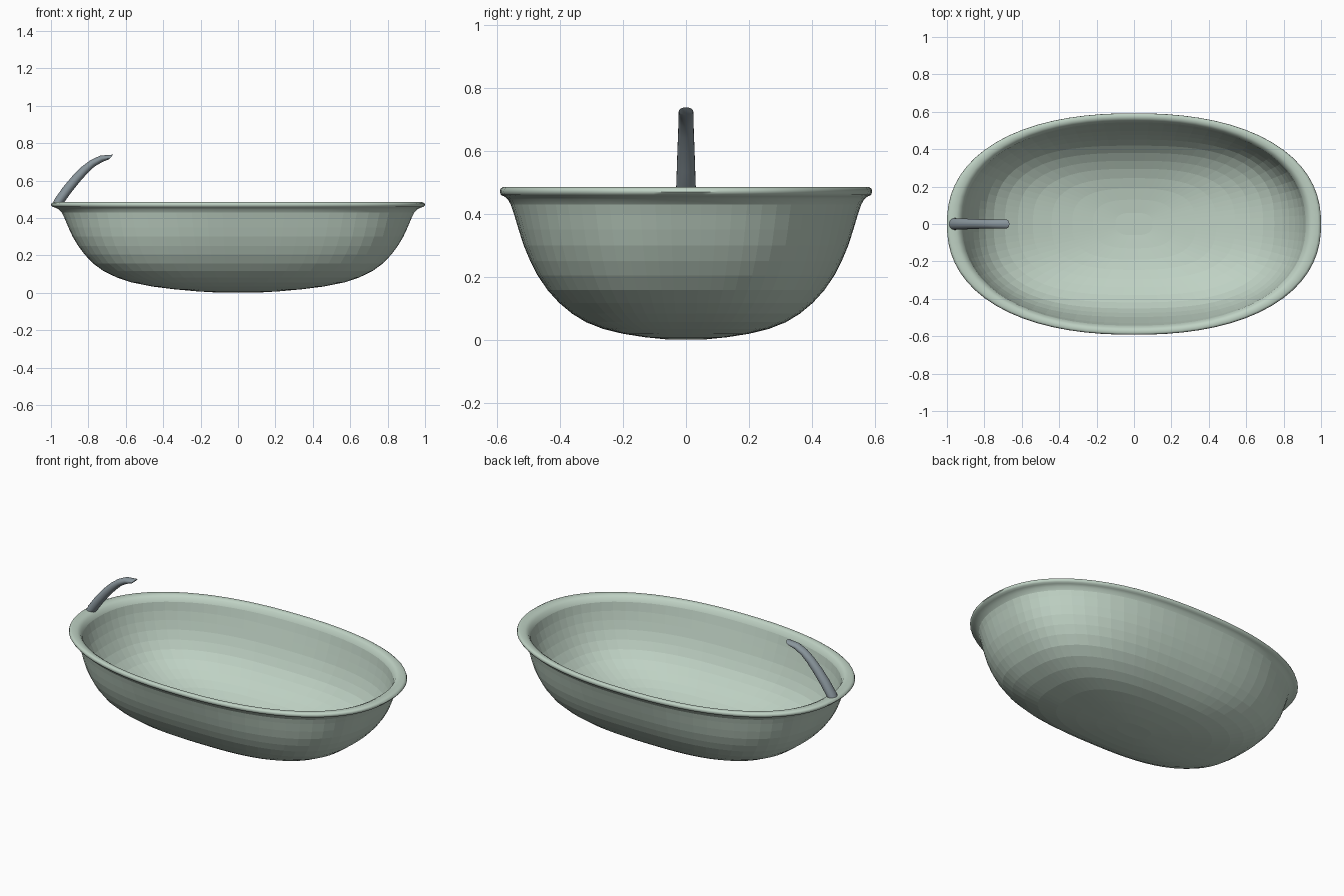
import bpy, bmesh, math
from mathutils import Vector


def material(name, rgb):
    m = bpy.data.materials.new(name)
    m.diffuse_color = (*rgb, 1)
    return m


def loft(name, rings, mat, angle):
    """Skin closed rings of points and cap both ends."""
    bm = bmesh.new()
    loops = [[bm.verts.new(p) for p in r] for r in rings]
    n = len(loops[0])
    for a, b in zip(loops, loops[1:]):
        for i in range(n):
            j = (i + 1) % n
            bm.faces.new((a[i], a[j], b[j], b[i]))
    bm.faces.new(loops[0][::-1])
    bm.faces.new(loops[-1])
    bmesh.ops.recalc_face_normals(bm, faces=bm.faces)
    me = bpy.data.meshes.new(name)
    bm.to_mesh(me)
    bm.free()
    ob = bpy.data.objects.new(name, me)
    bpy.context.collection.objects.link(ob)
    me.materials.append(mat)
    bpy.context.view_layer.objects.active = ob
    ob.select_set(True)
    bpy.ops.object.shade_smooth_by_angle(angle=math.radians(angle))
    ob.select_set(False)
    return ob


def oval(a, b, z, seg=72):
    """Rounded-box ring: boxier towards the floor, more elliptical at the rim."""
    n = 2.28 + 0.5 * min(1, max(0, (0.46 - z) / 0.3))
    pts = []
    for i in range(seg):
        t = 2 * math.pi * i / seg
        c, s = math.cos(t), math.sin(t)
        r = (abs(c) ** n + abs(s) ** n) ** (-1 / n)
        pts.append((a * r * c, b * r * s, z))
    return pts


sage = material("sage enamel", (0.52, 0.64, 0.55))
grey = material("blue grey metal", (0.25, 0.30, 0.33))

# tub: outer wall from the bottom up, rolled rim, inner wall back down
profile = [  # half length, half width, height
    (0.10, 0.06, 0.001), (0.22, 0.13, 0.008), (0.34, 0.20, 0.019), (0.46, 0.262, 0.034),
    (0.57, 0.318, 0.056), (0.65, 0.362, 0.083), (0.72, 0.403, 0.117),
    (0.776, 0.44, 0.158), (0.82, 0.472, 0.205), (0.854, 0.495, 0.25),
    (0.884, 0.516, 0.30), (0.907, 0.532, 0.35), (0.928, 0.547, 0.40),
    (0.943, 0.557, 0.43), (0.96, 0.567, 0.447),
    (0.978, 0.578, 0.456), (0.992, 0.588, 0.46), (1.0, 0.592, 0.47),
    (0.996, 0.59, 0.48), (0.985, 0.583, 0.485), (0.95, 0.566, 0.483),
    (0.93, 0.554, 0.474), (0.917, 0.543, 0.45), (0.903, 0.529, 0.40),
    (0.884, 0.513, 0.35), (0.86, 0.497, 0.30), (0.83, 0.475, 0.25),
    (0.794, 0.451, 0.205), (0.75, 0.419, 0.165), (0.69, 0.38, 0.128),
    (0.62, 0.338, 0.098), (0.54, 0.295, 0.074), (0.44, 0.245, 0.054),
    (0.33, 0.19, 0.039), (0.22, 0.13, 0.029), (0.10, 0.06, 0.022)]
tub = loft("bathtub", [oval(*p) for p in profile], sage, 60)
for f in tub.data.polygons:  # bowl shows flat facets, rim stays smooth
    f.use_smooth = f.center.z > 0.43

# spout: tapered oval tube arching in over the tub from the left end
path = [  # x, z, half width, half thickness
    (-0.972, 0.464, 0.031, 0.025), (-0.957, 0.49, 0.031, 0.026), (-0.915, 0.549, 0.029, 0.026),
    (-0.864, 0.611, 0.027, 0.025), (-0.819, 0.658, 0.025, 0.023),
    (-0.777, 0.693, 0.024, 0.020), (-0.73, 0.717, 0.024, 0.018),
    (-0.679, 0.726, 0.023, 0.018)]
rings = []
for k, (x, z, w, h) in enumerate(path):
    p, q = path[max(k - 1, 0)], path[min(k + 1, len(path) - 1)]
    d = Vector((q[0] - p[0], 0, q[1] - p[1])).normalized()
    if k == 0:  # base cut level, hidden inside the rim
        d = Vector((0, 0, 1))
    if k == len(path) - 1:  # end cut leaning back underneath
        d = Vector((0.72, 0, -0.69))
    up = Vector((-d.z, 0, d.x))
    rings.append([Vector((x, 0, z)) + up * h * math.sin(2 * math.pi * i / 20)
                  + Vector((0, w * math.cos(2 * math.pi * i / 20), 0)) for i in range(20)])
loft("spout", rings, grey, 45)
